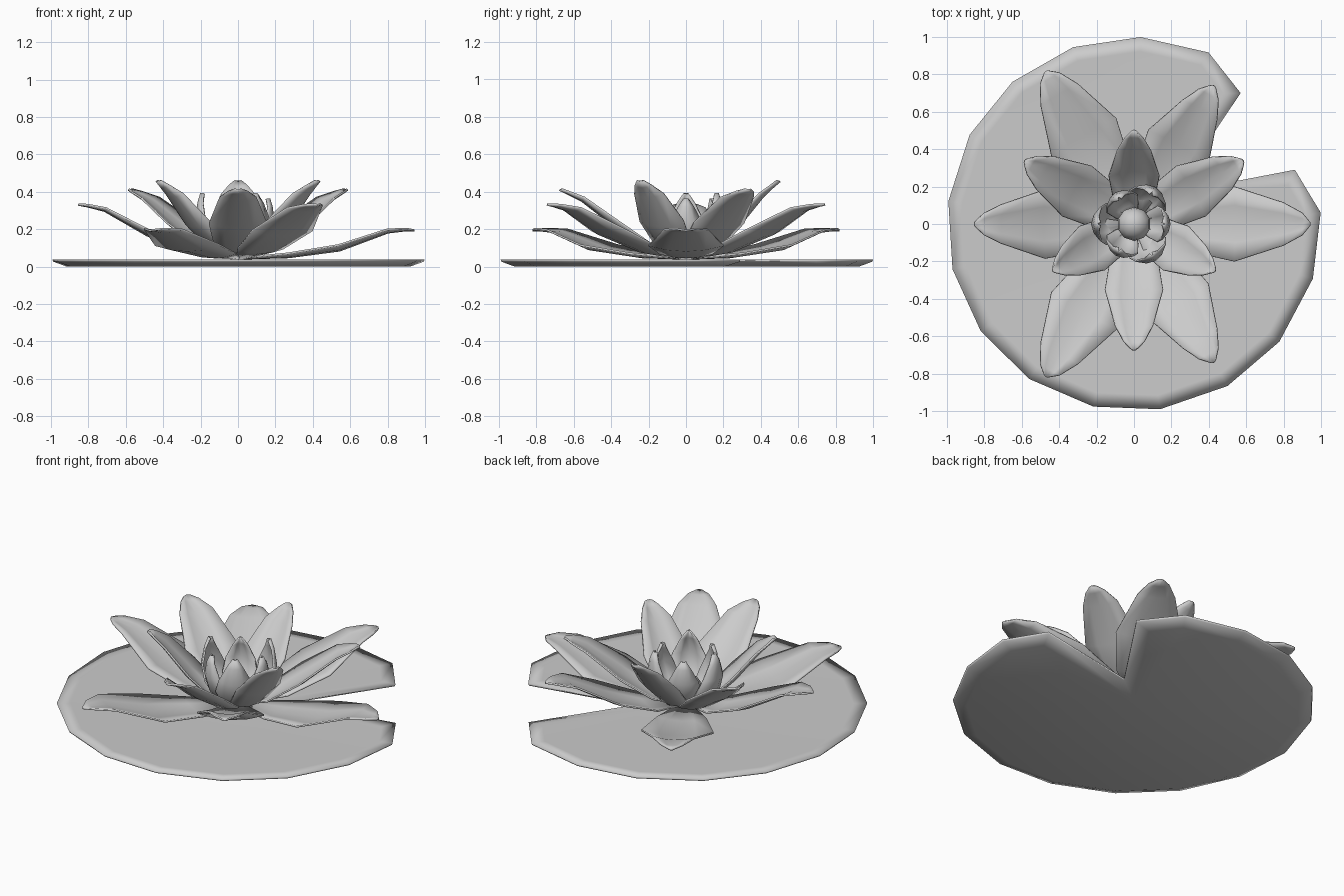
import bpy, bmesh
from math import radians, cos, sin
from mathutils import Vector

if "Cube" in bpy.data.objects:
    bpy.data.objects.remove(bpy.data.objects["Cube"])


def make_object(name, verts, faces, angle=None):
    me = bpy.data.meshes.new(name)
    me.from_pydata([tuple(v) for v in verts], [], faces)
    bm = bmesh.new()
    bm.from_mesh(me)
    bmesh.ops.recalc_face_normals(bm, faces=bm.faces)
    bm.to_mesh(me)
    bm.free()
    for p in me.polygons:
        p.use_smooth = True
    ob = bpy.data.objects.new(name, me)
    bpy.context.collection.objects.link(ob)
    return ob


def inset(pts, d):
    """Mitred inward offset of a counter-clockwise outline."""
    out = []
    n = len(pts)
    for i in range(n):
        p = Vector(pts[i])
        a = (p - Vector(pts[i - 1])).normalized()
        b = (Vector(pts[(i + 1) % n]) - p).normalized()
        na, nb = Vector((-a.y, a.x)), Vector((-b.y, b.x))
        m = na + nb
        out.append(p + m * (d * 2 / m.length_squared))
    return out


# Lily pad: notched disc, flat top, chamfered underside
outline = [(0.86, 0.29), (0.21, 0.165), (0.57, 0.70)]
outline += [(cos(radians(a)), sin(radians(a)))
            for a in (66.5, 88, 109, 130.5, 151.5, 173, 194, 215,
                      236, 257.5, 278, 300, 321, 343, 363.5)]
inner = inset(outline, 0.075)
n = len(outline)
rings = [[(*p, 0.035) for p in inner], [(*p, 0.037) for p in outline],
         [(p[0] * 0.995, p[1] * 0.995, 0.026) for p in outline],
         [(*p, 0.0) for p in inner]]
verts = [v for r in rings for v in r]
faces = [[k * n + i, k * n + (i + 1) % n, (k + 1) * n + (i + 1) % n, (k + 1) * n + i]
         for k in range(3) for i in range(n)]
faces += [list(range(n)), list(range(3 * n, 4 * n))]
make_object("lily_pad", verts, faces)


# Petal: (radius, height, half width) stations, cupped towards the flower's axis
def petal(name, stations, cup, angle):
    cols = (-1, -0.5, 0, 0.5, 1)
    verts = []
    for i, (r, z, w) in enumerate(stations):
        a = stations[max(i - 1, 0)]
        b = stations[min(i + 1, len(stations) - 1)]
        t = Vector((b[0] - a[0], b[1] - a[1])).normalized()
        wmax = max(s[2] for s in stations)
        for u in cols:
            lift = cup * (u * u - 0.5) * w / wmax
            verts.append((r - t.y * lift, u * w, z + t.x * lift))
    # rounded tip
    for j, u in enumerate(cols):
        k = len(verts) - 5 + j
        x, y, z = verts[k]
        verts[k] = (x - 0.012 * u * u, y, z)
    faces = [[i * 5 + j, i * 5 + j + 1, i * 5 + j + 6, i * 5 + j + 5]
             for i in range(len(stations) - 1) for j in range(4)]
    ob = make_object(name, verts, faces)
    ob.rotation_euler.z = radians(angle)
    mod = ob.modifiers.new("thickness", 'SOLIDIFY')
    mod.thickness = 0.01
    mod.offset = 0
    return ob


# Tiers: name, stations, cup depth, start angle (three petals each)
tiers = [
    ("lowest_petal", [(0.03, 0.045, 0.03), (0.27, 0.06, 0.14), (0.54, 0.10, 0.20),
                      (0.80, 0.19, 0.115), (0.90, 0.198, 0.06), (0.945, 0.195, 0.02)], 0.03, 0),
    ("low_petal", [(0.03, 0.045, 0.03), (0.24, 0.085, 0.14), (0.48, 0.18, 0.185),
                   (0.71, 0.305, 0.105), (0.80, 0.325, 0.06), (0.855, 0.332, 0.02)], 0.03, 60),
    ("middle_petal", [(0.03, 0.045, 0.03), (0.18, 0.10, 0.125), (0.36, 0.22, 0.155),
                      (0.55, 0.36, 0.10), (0.63, 0.395, 0.055), (0.675, 0.412, 0.02)], 0.035, 30),
    ("upper_petal", [(0.03, 0.045, 0.03), (0.14, 0.10, 0.11), (0.27, 0.23, 0.135),
                     (0.40, 0.38, 0.09), (0.46, 0.43, 0.05), (0.50, 0.458, 0.02)], 0.04, 90),
    ("outer_heart_petal", [(0.02, 0.05, 0.03), (0.11, 0.08, 0.08), (0.17, 0.16, 0.11),
                           (0.20, 0.25, 0.09), (0.20, 0.34, 0.045), (0.195, 0.39, 0.01)], 0.06, 60),
    ("inner_heart_petal", [(0.02, 0.05, 0.02), (0.09, 0.09, 0.07), (0.145, 0.16, 0.095),
                           (0.17, 0.24, 0.08), (0.17, 0.32, 0.04), (0.165, 0.362, 0.01)], 0.05, 0),
]
for name, stations, cup, start in tiers:
    for k in range(3):
        petal(f"{name}_{k + 1}", stations, cup, start + 120 * k)

# Flower centre
bpy.ops.mesh.primitive_uv_sphere_add(segments=10, ring_count=8, radius=0.09,
                                     location=(0, 0, 0.125))
centre = bpy.context.object
centre.name = "flower_centre"
bpy.ops.object.shade_smooth()
